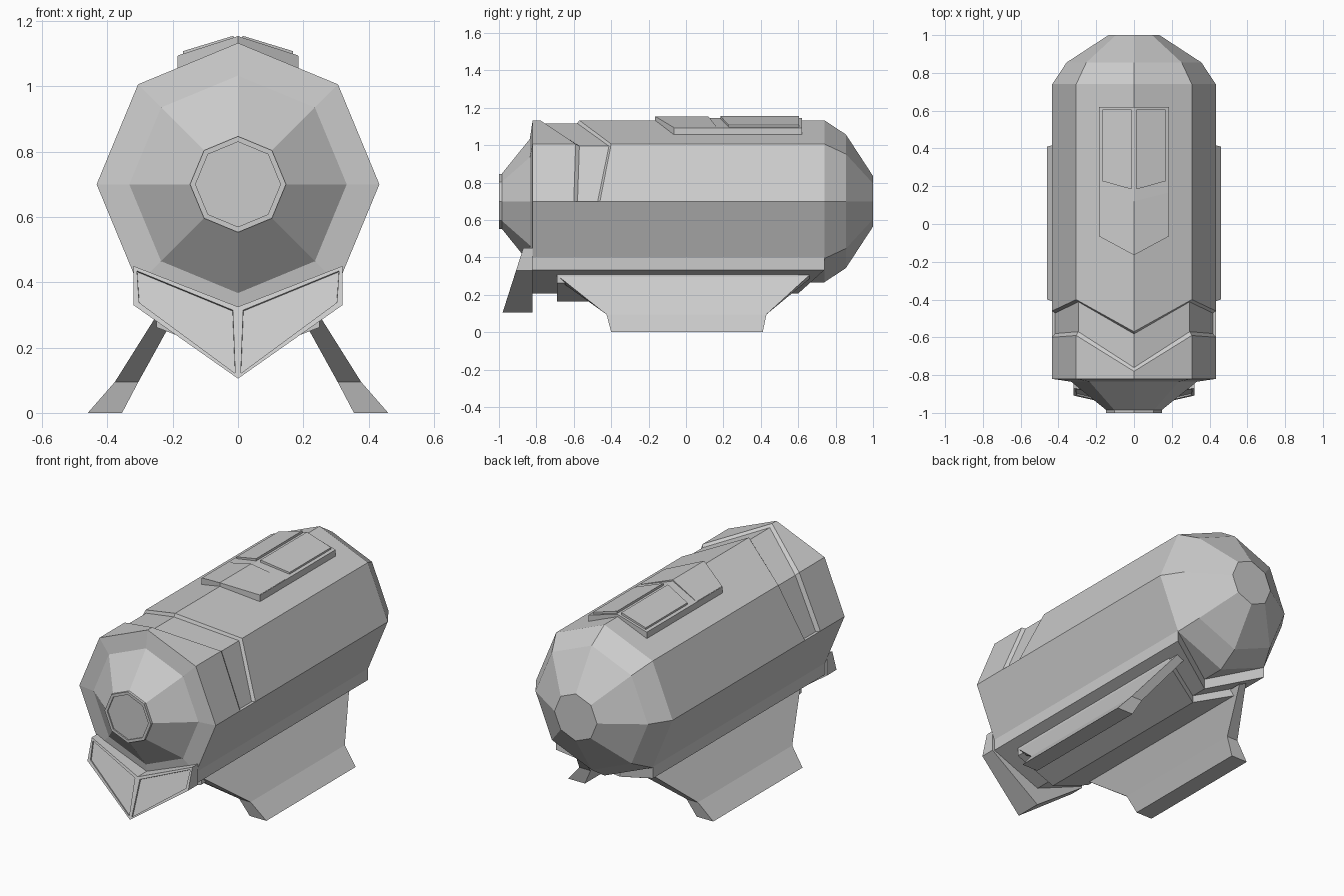
import bpy, bmesh
from math import cos, sin, radians

if "Cube" in bpy.data.objects:
    bpy.data.objects.remove(bpy.data.objects["Cube"])


def finish(name, bm, mirror=False):
    bmesh.ops.remove_doubles(bm, verts=bm.verts, dist=0.0005)
    bmesh.ops.recalc_face_normals(bm, faces=bm.faces)
    me = bpy.data.meshes.new(name)
    bm.to_mesh(me)
    bm.free()
    ob = bpy.data.objects.new(name, me)
    bpy.context.collection.objects.link(ob)
    if mirror:
        ob.modifiers.new("mirror", 'MIRROR')
    return ob


def loft(rings):
    """Skin a list of equal-length closed rings and cap both ends."""
    bm = bmesh.new()
    vs = [[bm.verts.new(p) for p in r] for r in rings]
    n = len(vs[0])
    for a, b in zip(vs, vs[1:]):
        for i in range(n):
            j = (i + 1) % n
            bm.faces.new((a[i], a[j], b[j], b[i]))
    bm.faces.new(vs[0][::-1])
    bm.faces.new(vs[-1])
    return bm


# Octagonal hull; the first five ring points carry the recessed chevron band
ANGLES = [0, 45, 90, 135, 180, 180, 225, 270, 315, 360]


def ring(r, y):
    return [(r * cos(radians(a)), y, 0.7 + r * sin(radians(a))) for a in ANGLES]


def band_ring(side, diag, top, depth, shift=0):
    ys = [side, diag, top, diag, side]
    ys = [y + shift for y in ys] + [side] * 5
    out = []
    for i, (a, y) in enumerate(zip(ANGLES, ys)):
        r = 0.433 - (depth if i < 5 else 0)
        out.append((r * cos(radians(a)), y, 0.7 + r * sin(radians(a))))
    return out


R = 0.433
finish("hull", loft([
    ring(0.13, -0.993), ring(0.13, -1.0), ring(0.147, -1.0), ring(0.147, -0.985),
    ring(0.333, -0.835), ring(R, -0.82),
    band_ring(-0.60, -0.59, -0.78, 0), band_ring(-0.60, -0.59, -0.78, 0.016, 0.02),
    band_ring(-0.46, -0.40, -0.57, 0.016, -0.012), band_ring(-0.46, -0.40, -0.57, 0),
    ring(R, 0.74), ring(0.357, 0.855), ring(0.135, 1.0)]))


# Chevron slabs: an x-z half section swept in y with slanted ends
def slab(name, section, front, rear):
    """front and rear are (y at centre, y change per unit x)."""
    rings = [[(x, y + k * x, z) for x, z in section] for y, k in (front, rear)]
    return finish(name, loft(rings), mirror=True)


slab("lower_skirt", [(0, 0.30), (0.308, 0.40), (0.308, 0.333), (0, 0.207)],
     (-0.82, 0), (0.60, 0.455))
slab("leg_base", [(0, 0.23), (0.25, 0.32), (0.25, 0.262), (0, 0.165)],
     (-0.69, 0), (0.50, 0.4))
slab("roof_hatch", [(0, 1.09), (0.185, 1.03), (0.185, 1.093), (0, 1.146)],
     (-0.165, 0.54), (0.62, 0))
slab("roof_hatch_front", [(0, 1.13), (0.183, 1.08), (0.183, 1.095), (0, 1.154)],
     (-0.165, 0.54), (0.12, 0.25))
slab("roof_hatch_panel", [(0.014, 1.13), (0.168, 1.08), (0.168, 1.108), (0.014, 1.155)],
     (0.18, 0.28), (0.605, 0))

# Landing fins with flared feet: z, front y, rear y, inner x, outer x
levels = [(0.305, -0.69, 0.66, 0.20, 0.245),
          (0.095, -0.425, 0.43, 0.305, 0.377),
          (0.0, -0.40, 0.41, 0.355, 0.46)]
fin = [[(xi, y0, z - (0.02 if z > 0.2 else 0)), (xo, y0, z), (xo, y1, z),
        (xi, y1, z - (0.02 if z > 0.2 else 0))]
       for z, y0, y1, xi, xo in levels]
finish("landing_fin", loft(fin), mirror=True)

# Front chin plate with recessed panels
outline = [(0, 0.325), (0.32, 0.45), (0.32, 0.33), (0, 0.105)]
front = [(x, -0.87 - (0.45 - z) * 0.32, z) for x, z in outline]
back = [(x, -0.822, z) for x, z in outline]
bm = loft([back, front])
bm.faces.ensure_lookup_table()
bmesh.ops.recalc_face_normals(bm, faces=bm.faces)
face = min(bm.faces, key=lambda f: f.calc_center_median().y)
bmesh.ops.inset_individual(bm, faces=[face], thickness=0.019)
bmesh.ops.inset_individual(bm, faces=[face], thickness=0.001, depth=-0.008)
finish("chin_plate", bm, mirror=True)
